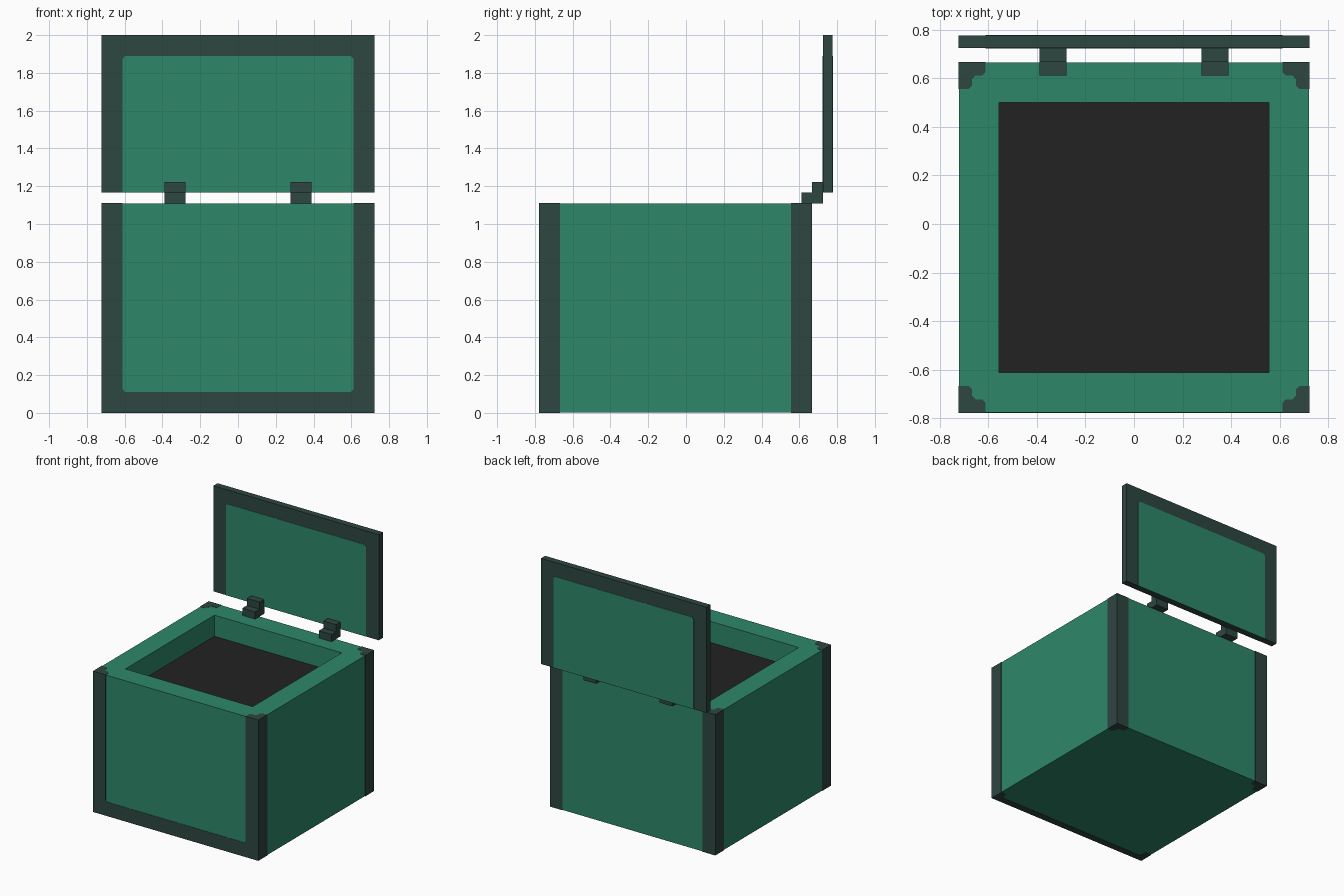
import bpy, bmesh
from mathutils import Vector

cube = bpy.data.objects.get("Cube")
if cube:
    bpy.data.objects.remove(cube, do_unlink=True)

U = 1 / 18      # modelling grid unit
E = 0.002       # how far trim stands proud of the green body
C = 0.25        # small chamfer, in units


def material(name, rgb):
    m = bpy.data.materials.new(name)
    m.diffuse_color = (*rgb, 1)
    m.use_nodes = True
    bsdf = m.node_tree.nodes["Principled BSDF"]
    bsdf.inputs["Base Color"].default_value = (*rgb, 1)
    bsdf.inputs["Roughness"].default_value = 0.8
    return m


GREEN = material("green", (0.027, 0.242, 0.141))
DARK = material("dark_trim", (0.027, 0.061, 0.053))
BLACK = material("black_interior", (0.016, 0.016, 0.016))


def finish(bm, name, *mats):
    bmesh.ops.recalc_face_normals(bm, faces=bm.faces)
    mesh = bpy.data.meshes.new(name)
    bm.to_mesh(mesh)
    bm.free()
    for m in mats:
        mesh.materials.append(m)
    obj = bpy.data.objects.new(name, mesh)
    bpy.context.collection.objects.link(obj)
    return obj


def prism(name, points, place, depth, mat):
    """Extrude a 2D profile; place(a, b) gives the 3D point, depth the sweep."""
    bm = bmesh.new()
    face = bm.faces.new([bm.verts.new(place(a, b)) for a, b in points])
    ext = bmesh.ops.extrude_face_region(bm, geom=[face])
    verts = [v for v in ext["geom"] if isinstance(v, bmesh.types.BMVert)]
    bmesh.ops.translate(bm, verts=verts, vec=Vector(depth))
    return finish(bm, name, mat)


def box_mesh(lo, hi):
    bm = bmesh.new()
    bmesh.ops.create_cube(bm, size=1)
    for v in bm.verts:
        v.co = [lo[i] if v.co[i] < 0 else hi[i] for i in range(3)]
    return bm


# Main body: box with a shallow black-floored recess in the top
X, Y0, Y1, H = 13 * U, -14 * U, 12 * U, 20 * U
bm = box_mesh((-X + E, Y0 + E, E), (X - E, Y1 - E, H - E))
top = max(bm.faces, key=lambda f: f.calc_center_median().z)
bmesh.ops.inset_region(bm, faces=[top], thickness=3 * U - E, use_even_offset=True)
ext = bmesh.ops.extrude_face_region(bm, geom=[top])
floor = [f for f in ext["geom"] if isinstance(f, bmesh.types.BMFace)][0]
bmesh.ops.translate(bm, verts=floor.verts, vec=(0, 0, -3 * U))
floor.material_index = 1
if top.is_valid:
    bmesh.ops.delete(bm, geom=[top], context='FACES_ONLY')
finish(bm, "chest_body", GREEN, BLACK)

# L-section corner posts with chamfered arm ends
post = [(0, 0), (2, 0), (2, 1 - C), (2 - C, 1), (1 + C, 1),
        (1, 1 + C), (1, 2 - C), (1 - C, 2), (0, 2)]
for sx, side in ((-1, "right"), (1, "left")):
    for sy, y, end in ((1, Y0, "front"), (-1, Y1, "back")):
        prism(f"{end}_{side}_post", post,
              lambda a, b: (sx * (X - a * U), y + sy * b * U, 0),
              (0, 0, H), DARK)

# Front bottom rail, its ends turned up to soften the panel corners
rail = [(-11, 0), (11, 0), (11, 2 + C), (11 - C, 2), (-11 + C, 2), (-11, 2 + C)]
prism("front_bottom_rail", rail, lambda a, b: (a * U, Y0, b * U), (0, U, 0), DARK)

# Open lid standing upright, with a green panel on each face
LID0, LID1, LIDZ = 13 * U, 14 * U, 21 * U
finish(box_mesh((-X, LID0 + E, LIDZ), (X, LID1 - E, 36 * U)), "lid_frame", DARK)
panel = [(-11, 0), (11, 0), (11, 13 - C), (11 - C, 13), (-11 + C, 13), (-11, 13 - C)]
for name, y in (("lid_front_panel", LID0), ("lid_back_panel", LID1 - 2 * E)):
    prism(name, panel, lambda a, b: (a * U, y, LIDZ + b * U), (0, 2 * E, 0), GREEN)

# Stepped hinges joining body and lid
hinge = [(11, 20), (13, 20), (13, 22), (12, 22), (12, 21), (11, 21)]
for x, side in ((-7, "right"), (5, "left")):
    prism(f"{side}_hinge", hinge,
          lambda a, b: (x * U, a * U + (E if a == 13 else 0), b * U - (E if b == 20 else 0)),
          (2 * U, 0, 0), DARK)
